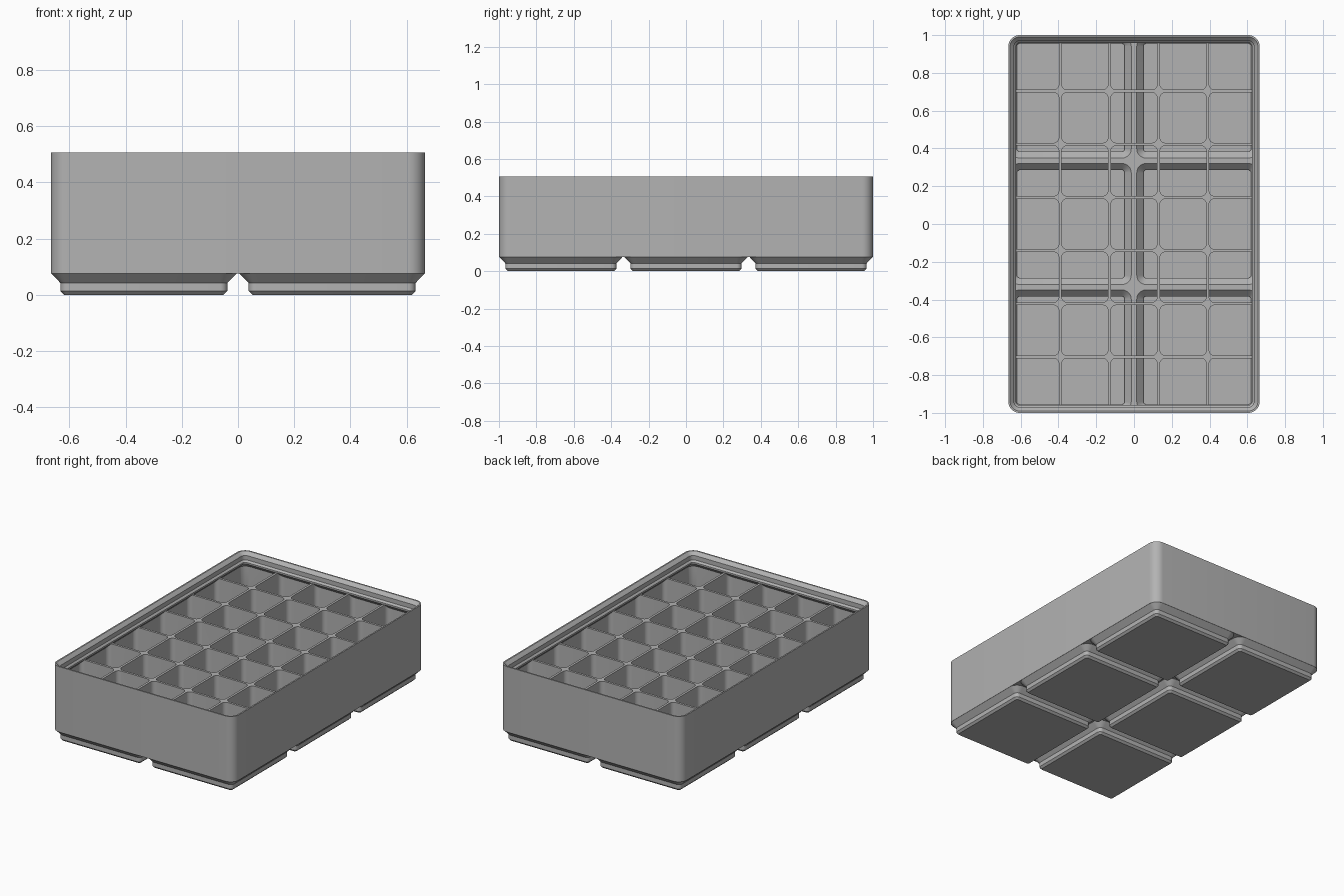
import bpy
import bmesh
from math import cos, sin, pi, radians
from mathutils import Vector

S = 2 / 125.5            # model units per millimetre
PITCH = 42
NX, NY = 2, 3            # feet
CX, CY = 5, 7            # compartments
HX, HY = (PITCH * NX - 0.5) / 2, (PITCH * NY - 0.5) / 2
BASE, TOP, DIVIDER_TOP = 4.75, 31.8, 27.3
WALL = 0.95
DIVIDER = 0.95
ARC = 8

if "Cube" in bpy.data.objects:
    bpy.data.objects.remove(bpy.data.objects["Cube"], do_unlink=True)

grey = bpy.data.materials.new("light_grey_plastic")
grey.use_nodes = True
colour = (0.45, 0.45, 0.45, 1)
grey.diffuse_color = colour
grey.node_tree.nodes["Principled BSDF"].inputs["Base Color"].default_value = colour


def rounded_ring(bm, cx, cy, hx, hy, r, z):
    """Ring of vertices round a rectangle with rounded corners."""
    ring = []
    for q, (sx, sy) in enumerate([(1, 1), (-1, 1), (-1, -1), (1, -1)]):
        for i in range(ARC + 1):
            a = (q + i / ARC) * pi / 2
            x = cx + sx * (hx - r) + r * cos(a)
            y = cy + sy * (hy - r) + r * sin(a)
            ring.append(bm.verts.new(Vector((x, y, z)) * S))
    return ring


def loft(bm, cx, cy, hx, hy, r, profile):
    """Closed solid through rounded rectangles; profile holds (inset, z)."""
    rings = [rounded_ring(bm, cx, cy, hx - d, hy - d, max(r - d, 0.5), z)
             for d, z in profile]
    for low, high in zip(rings, rings[1:]):
        n = len(low)
        for i in range(n):
            j = (i + 1) % n
            bm.faces.new((low[i], low[j], high[j], high[i]))
    bm.faces.new(rings[0][::-1])
    bm.faces.new(rings[-1])


def solid(name, blocks, helper=True):
    bm = bmesh.new()
    for block in blocks:
        loft(bm, *block)
    mesh = bpy.data.meshes.new(name)
    bm.to_mesh(mesh)
    bm.free()
    mesh.materials.append(grey)
    ob = bpy.data.objects.new(name, mesh)
    bpy.context.collection.objects.link(ob)
    ob.hide_render = helper
    return ob


def combine(ob, tool, operation):
    """Apply a boolean and discard the tool."""
    mod = ob.modifiers.new(operation.lower(), "BOOLEAN")
    mod.operation, mod.object, mod.solver = operation, tool, "EXACT"
    bpy.context.view_layer.objects.active = ob
    bpy.ops.object.modifier_apply(modifier=mod.name)
    bpy.data.objects.remove(tool, do_unlink=True)


def grid(nx, ny, px, py):
    return [((i - (nx - 1) / 2) * px, (j - (ny - 1) / 2) * py)
            for i in range(nx) for j in range(ny)]


feet_centres = grid(NX, NY, PITCH, PITCH)

# Outer box and its stepped feet
bin_body = solid("compartment_bin", [(0, 0, HX, HY, 3.75, [(0, BASE), (0, TOP)])], False)
foot = [(2.95, 0), (2.15, 0.8), (2.15, 2.6), (0.03, 4.77), (1, 6)]
combine(bin_body, solid("feet", [(x, y, 20.75, 20.75, 3.75, foot)
                                 for x, y in feet_centres]), "UNION")

# Stacking lip opening
lip = [(2.6, DIVIDER_TOP), (2.6, 28), (1.9, 28.7), (1.9, 30.5), (0.6, TOP), (0.5, TOP + 0.1)]
combine(bin_body, solid("lip_opening", [(0, 0, HX, HY, 3.75, lip)]), "DIFFERENCE")

# Inside space: chamfered under the lip, sunk into every foot
inside = [(WALL - 0.05, 5.1), (WALL - 0.05, 25.65), (2.61, 27.35), (2.61, 27.8)]
space = solid("inside_space", [(0, 0, HX, HY, 3.75, inside)])
hollow = [(3.1, 1), (3.1, 2.9), (0.88, 5.12), (1.5, 6.5)]
combine(space, solid("foot_hollows", [(x, y, 21, 21, 4, hollow)
                                      for x, y in feet_centres]), "UNION")


def cell_span(centre, size, limit):
    """Centre and half width; outer cells reach the wall."""
    low = centre - size / 2 + DIVIDER / 2
    high = centre + size / 2 - DIVIDER / 2
    if low - DIVIDER < -limit:
        low = -limit
    if high + DIVIDER > limit:
        high = limit
    return (low + high) / 2, (high - low) / 2


# Split the space into rounded compartments, then hollow the box
room_x, room_y = HX - WALL, HY - WALL
cell_x, cell_y = 2 * room_x / CX, 2 * room_y / CY
cells = []
for x, y in grid(CX, CY, cell_x, cell_y):
    cx, hx = cell_span(x, cell_x, room_x)
    cy, hy = cell_span(y, cell_y, room_y)
    cells.append((cx, cy, hx, hy, 1.8, [(0, -1), (0, 27.7)]))
combine(space, solid("cells", cells), "INTERSECT")
combine(bin_body, space, "DIFFERENCE")

# Smooth rounded corners, crisp edges
bin_body.select_set(True)
bpy.context.view_layer.objects.active = bin_body
bpy.ops.object.shade_smooth_by_angle(angle=radians(30))
